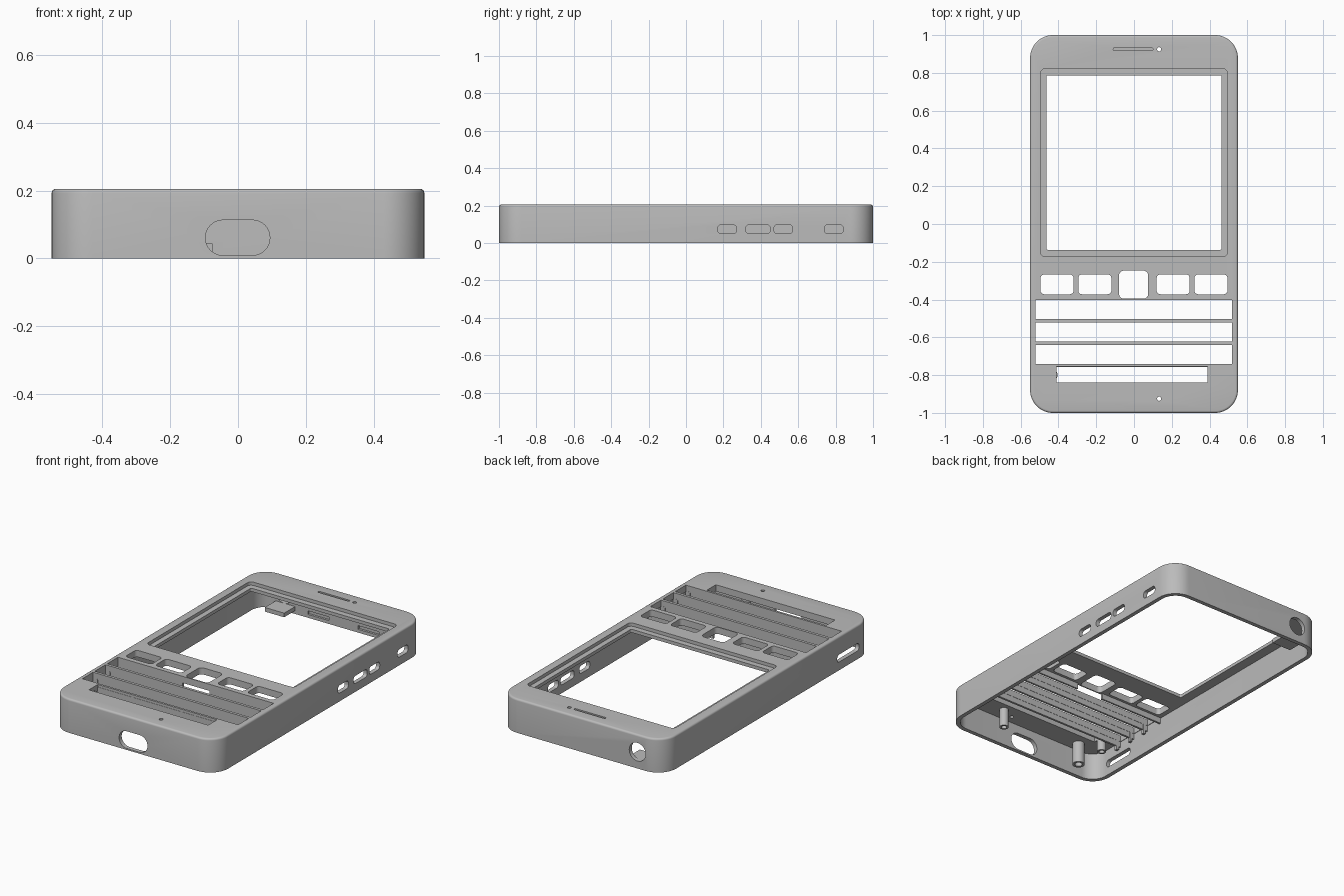
import bpy, bmesh
from math import sin, cos, pi
from mathutils import Matrix

cube = bpy.data.objects.get("Cube")
if cube:
    bpy.data.objects.remove(cube)

grey = bpy.data.materials.new("light_grey_plastic")
grey.use_nodes = True
COLOUR = (0.5, 0.5, 0.5, 1)
grey.diffuse_color = COLOUR
grey.node_tree.nodes["Principled BSDF"].inputs["Base Color"].default_value = COLOUR

# Axis frames: the profile plane (u, v) and the extrusion direction
FRAMES = {
    "z": Matrix(((1, 0, 0), (0, 1, 0), (0, 0, 1))),
    "y": Matrix(((1, 0, 0), (0, 0, 1), (0, 1, 0))),
    "x": Matrix(((0, 0, 1), (1, 0, 0), (0, 1, 0))),
}


def slab(name, u, v, w, radius=0.0, axis="z", steps=8, edge=0.0):
    """Rounded rectangle spanning u and v, extruded along the axis over w."""
    bm = bmesh.new()
    profile = []
    if radius:
        corners = ((u[1], v[1], 1, 1), (u[0], v[1], -1, 1),
                   (u[0], v[0], -1, -1), (u[1], v[0], 1, -1))
        for i, (cu, cv, su, sv) in enumerate(corners):
            for k in range(steps + 1):
                a = (i + k / steps) * pi / 2
                profile.append((cu - su * radius + radius * cos(a),
                                cv - sv * radius + radius * sin(a)))
    else:
        profile = [(u[0], v[0]), (u[1], v[0]), (u[1], v[1]), (u[0], v[1])]
    frame = FRAMES[axis]
    rings = [[bm.verts.new(frame @ Matrix.Translation((a, b, h)).translation)
              for a, b in profile] for h in w]
    bmesh.ops.remove_doubles(bm, verts=bm.verts, dist=1e-5)
    rings = [[p for p in ring if p.is_valid] for ring in rings]
    low, high = rings
    caps = [bm.faces.new(low), bm.faces.new(high)]
    n = len(low)
    for i in range(n):
        j = (i + 1) % n
        bm.faces.new((low[i], low[j], high[j], high[i]))
    bmesh.ops.recalc_face_normals(bm, faces=bm.faces)
    if edge:
        rims = [e for e in caps[1].edges]
        bmesh.ops.bevel(bm, geom=rims, offset=edge, segments=4,
                        profile=0.5, affect="EDGES")
    mesh = bpy.data.meshes.new(name)
    bm.to_mesh(mesh)
    bm.free()
    ob = bpy.data.objects.new(name, mesh)
    bpy.context.collection.objects.link(ob)
    mesh.materials.append(grey)
    return ob


def cut(target, cutter):
    """Subtract the cutter from the target and discard it."""
    cutter.hide_render = True
    mod = target.modifiers.new("cut", "BOOLEAN")
    mod.operation, mod.solver, mod.object = "DIFFERENCE", "EXACT", cutter
    bpy.context.view_layer.objects.active = target
    bpy.ops.object.modifier_apply(modifier=mod.name)
    bpy.data.objects.remove(cutter)


def smooth(ob):
    bpy.ops.object.select_all(action="DESELECT")
    ob.select_set(True)
    bpy.context.view_layer.objects.active = ob
    bpy.ops.object.shade_smooth_by_angle()


# Outer case, hollow and open underneath
TOP, WALL, UNDER = 0.205, 0.025, 0.165
case = slab("case_shell", (-0.55, 0.55), (-1, 1), (0, TOP), 0.12, steps=12, edge=0.012)
cut(case, slab("cavity", (-0.55 + WALL, 0.55 - WALL), (-1 + WALL, 1 - WALL),
               (-0.1, UNDER), 0.095, steps=12))

# Screen recess and opening
cut(case, slab("screen_recess", (-0.495, 0.495), (-0.172, 0.822), (0.185, 0.3), 0.025))
cut(case, slab("screen_opening", (-0.463, 0.463), (-0.137, 0.787), (0.1, 0.3), 0.008))

# Button openings: two mirrored pairs and a taller centre one
for side in (-1, 1):
    for inner in (0.12, 0.32):
        span = sorted((side * inner, side * (inner + 0.175)))
        cut(case, slab("button_opening", span, (-0.372, -0.267), (0.1, 0.3), 0.02))
cut(case, slab("centre_button_opening", (-0.079, 0.075), (-0.395, -0.247), (0.1, 0.3), 0.025))

# Keyboard rows
for row in range(3):
    y = -0.402 - 0.119 * row
    cut(case, slab("key_row_opening", (-0.522, 0.52), (y - 0.102, y), (0.1, 0.3)))
cut(case, slab("space_row_opening", (-0.41, 0.388), (-0.84, -0.755), (0.1, 0.3)))

# Earpiece groove and pinholes in the face
cut(case, slab("earpiece_groove", (-0.11, 0.1), (0.918, 0.932), (0.185, 0.3), 0.006))
for y in (0.925, -0.925):
    cut(case, slab("pinhole", (0.122, 0.144), (y - 0.011, y + 0.011), (0.1, 0.3), 0.0109))

# Side button holes, card slot, charging port and headphone hole
for span in ((0.17, 0.27), (0.32, 0.45), (0.47, 0.57), (0.74, 0.84)):
    cut(case, slab("side_button_hole", span, (0.05, 0.097), (0.5, 0.6), 0.018, "x"))
cut(case, slab("card_slot", (-0.87, -0.66), (0.05, 0.095), (-0.6, -0.5), 0.02, "x"))
cut(case, slab("charging_port", (-0.096, 0.094), (0.009, 0.113), (-1.1, -0.94), 0.0515, "y"))
cut(case, slab("headphone_hole", (-0.43, -0.32), (0.045, 0.155), (0.94, 1.1), 0.0545, "y"))

# Snap grooves inside the back wall
for x in (-0.145, 0.19):
    cut(case, slab("snap_groove", (x - 0.07, x + 0.07), (0.02, 0.042), (0.94, 0.988), 0, "y"))
smooth(case)

# Deep ribs under the keyboard bars, with small locating tabs at their ends
for row in range(3):
    y = -0.512 - 0.119 * row
    slab("keyboard_rib", (-0.524, 0.524), (y - 0.0065, y + 0.0065), (0.13, 0.19))
    for x in (-0.5, 0.5):
        slab("rib_tab", (x - 0.008, x + 0.008), (y - 0.01, y + 0.01), (0.105, 0.17))
for span in ((-0.524, -0.09), (0.09, 0.524)):
    slab("button_rib", span, (-0.4, -0.388), (0.13, 0.18))

# Shelf below the headphone hole
slab("headphone_shelf", (-0.43, -0.3), (0.87, 0.98), (0.02, 0.045))

# Hollow screw posts hanging from the face
for x, y, r, tip in ((-0.355, -0.915, 0.035, 0.03), (0.22, -0.89, 0.026, 0.05),
                     (-0.43, -0.8, 0.026, 0.09)):
    post = slab("screw_post", (x - r, x + r), (y - r, y + r), (tip, 0.18), r * 0.995)
    q = r * 0.6
    cut(post, slab("post_bore", (x - q, x + q), (y - q, y + q), (tip - 0.1, 0.15), q * 0.995))
    smooth(post)
